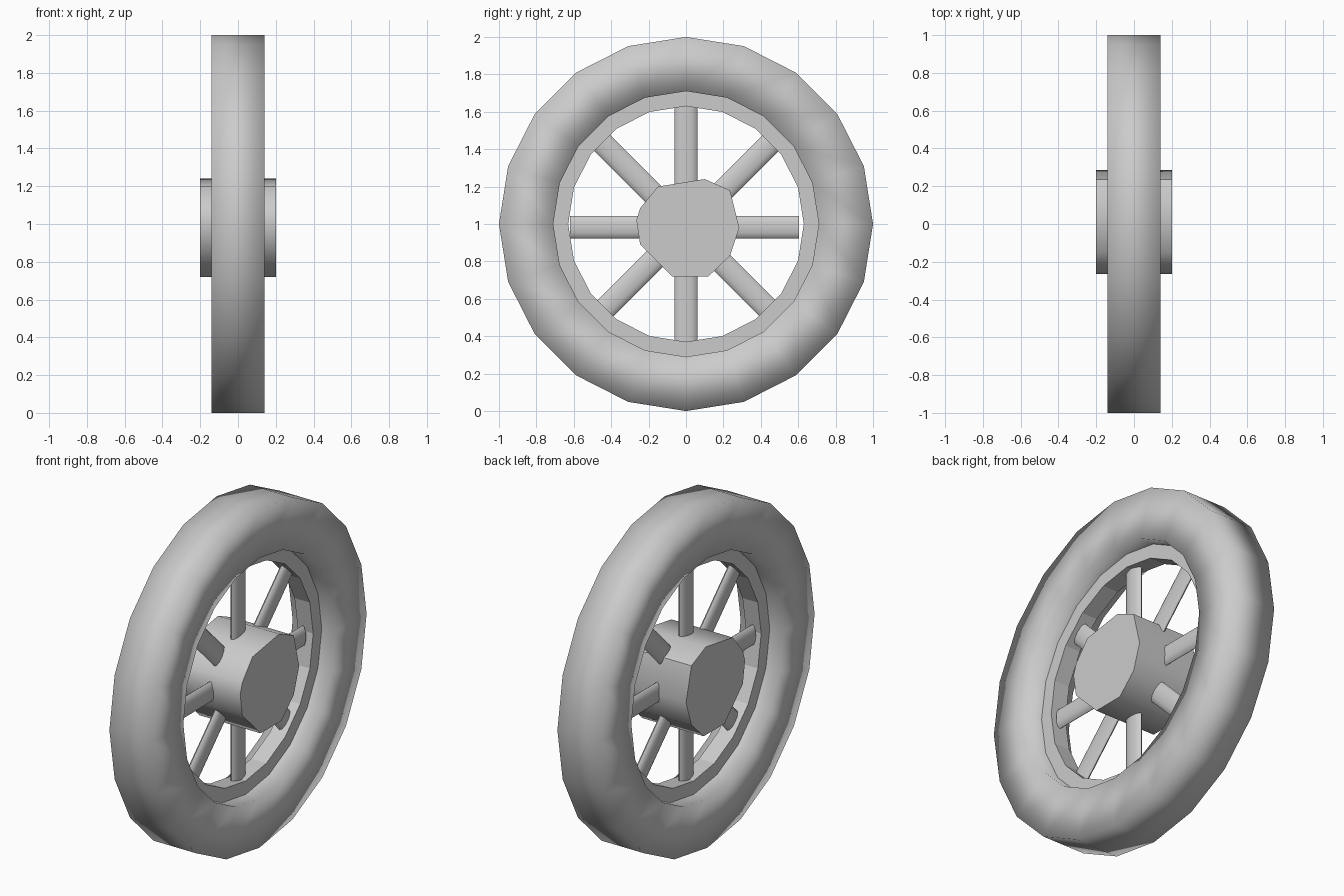
import bpy, bmesh
from math import sin, cos, pi, radians
from mathutils import Matrix, Vector

if "Cube" in bpy.data.objects:
    bpy.data.objects.remove(bpy.data.objects["Cube"])

SIDES = 20


def add_object(name, bm):
    bmesh.ops.recalc_face_normals(bm, faces=bm.faces[:])
    mesh = bpy.data.meshes.new(name)
    bm.to_mesh(mesh)
    bm.free()
    ob = bpy.data.objects.new(name, mesh)
    bpy.context.collection.objects.link(ob)
    return ob


def smooth(ob, angle=None):
    bpy.ops.object.select_all(action='DESELECT')
    ob.select_set(True)
    bpy.context.view_layer.objects.active = ob
    if angle is None:
        bpy.ops.object.shade_smooth()
    else:
        bpy.ops.object.shade_smooth_by_angle(angle=radians(angle))


def ring(name, r_in, r_out, half_width):
    """Rectangular section swept around the x axle at z = 1."""
    bm = bmesh.new()
    section = [(half_width, r_in), (half_width, r_out), (-half_width, r_out), (-half_width, r_in)]
    loops = []
    for i in range(SIDES):
        a = 2 * pi * i / SIDES
        loops.append([bm.verts.new((x, r * sin(a), 1 + r * cos(a))) for x, r in section])
    for i in range(SIDES):
        a, b = loops[i], loops[(i + 1) % SIDES]
        for k in range(4):
            n = (k + 1) % 4
            bm.faces.new((a[k], a[n], b[n], b[k]))
    return add_object(name, bm)


# Tyre (softly shaded all over) and narrower inner rim
smooth(ring("tyre", 0.71, 1.0, 0.14))
smooth(ring("rim", 0.63, 0.71, 0.05), 15)

# Hub: rough hand-cut polygon extruded along the axle
outline = [(0.10, 1.24), (0.235, 1.18), (0.285, 0.98), (0.235, 0.83), (0.12, 0.72),
           (-0.075, 0.72), (-0.245, 0.89), (-0.265, 1.02), (-0.245, 1.085), (-0.15, 1.20)]
bm = bmesh.new()
face = bm.faces.new([bm.verts.new((-0.2, y, z)) for y, z in outline])
new = bmesh.ops.extrude_face_region(bm, geom=[face], use_keep_orig=True)["geom"]
bmesh.ops.translate(bm, vec=(0.4, 0, 0), verts=[v for v in new if isinstance(v, bmesh.types.BMVert)])
smooth(add_object("hub", bm), 50)

# Spokes: four flattened bars crossing through the hub (angle, centre y, centre z, length)
bars = [(0, 0.0, 1.0, 1.27), (45, 0.0, 0.985, 1.30), (90, -0.008, 0.983, 1.225), (135, 0.0, 0.98, 1.30)]
for angle, y, z, length in bars:
    bm = bmesh.new()
    bmesh.ops.create_cone(bm, cap_ends=True, segments=12, radius1=1, radius2=1, depth=1)
    m = (Matrix.Translation((0, y, z)) @ Matrix.Rotation(radians(angle), 4, 'X')
         @ Matrix.Diagonal((0.022, 0.061, length, 1)))
    bmesh.ops.transform(bm, matrix=m, verts=bm.verts[:])
    smooth(add_object(f"spoke_bar_{angle}", bm), 50)
